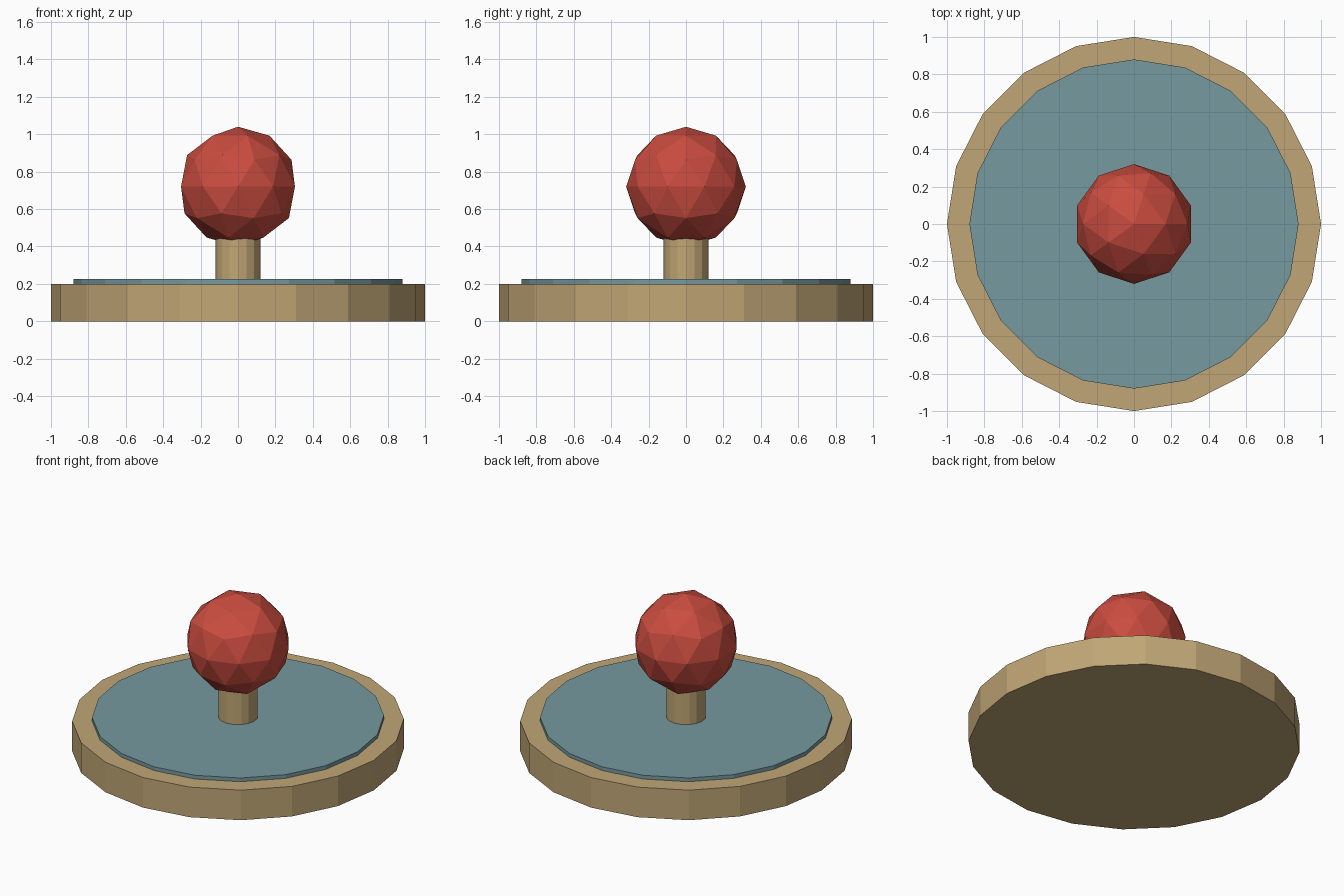
import bpy

cube = bpy.data.objects.get("Cube")
if cube:
    bpy.data.objects.remove(cube, do_unlink=True)


def material(name, rgb):
    mat = bpy.data.materials.new(name)
    mat.use_nodes = True
    color = (*rgb, 1.0)
    mat.diffuse_color = color
    mat.node_tree.nodes["Principled BSDF"].inputs["Base Color"].default_value = color
    return mat


def finish(name, mat):
    obj = bpy.context.object
    obj.name = obj.data.name = name
    obj.data.materials.append(mat)
    return obj


def disc(name, radius, bottom, top, sides, mat):
    bpy.ops.mesh.primitive_cylinder_add(
        vertices=sides, radius=radius, depth=top - bottom,
        location=(0, 0, (bottom + top) / 2))
    return finish(name, mat)


wood = material("tan wood", (0.53, 0.38, 0.18))
teal = material("dusty teal", (0.18, 0.32, 0.35))
red = material("brick red", (0.59, 0.072, 0.05))

# Round base with a thin raised plate
disc("base", 1.0, 0.0, 0.2, 20, wood)
disc("top_plate", 0.88, 0.19, 0.225, 20, teal)

# Post carrying the faceted ball
disc("post", 0.12, 0.2, 0.5, 16, wood)
bpy.ops.mesh.primitive_ico_sphere_add(subdivisions=2, radius=0.32, location=(0, 0, 0.72))
finish("ball", red)
